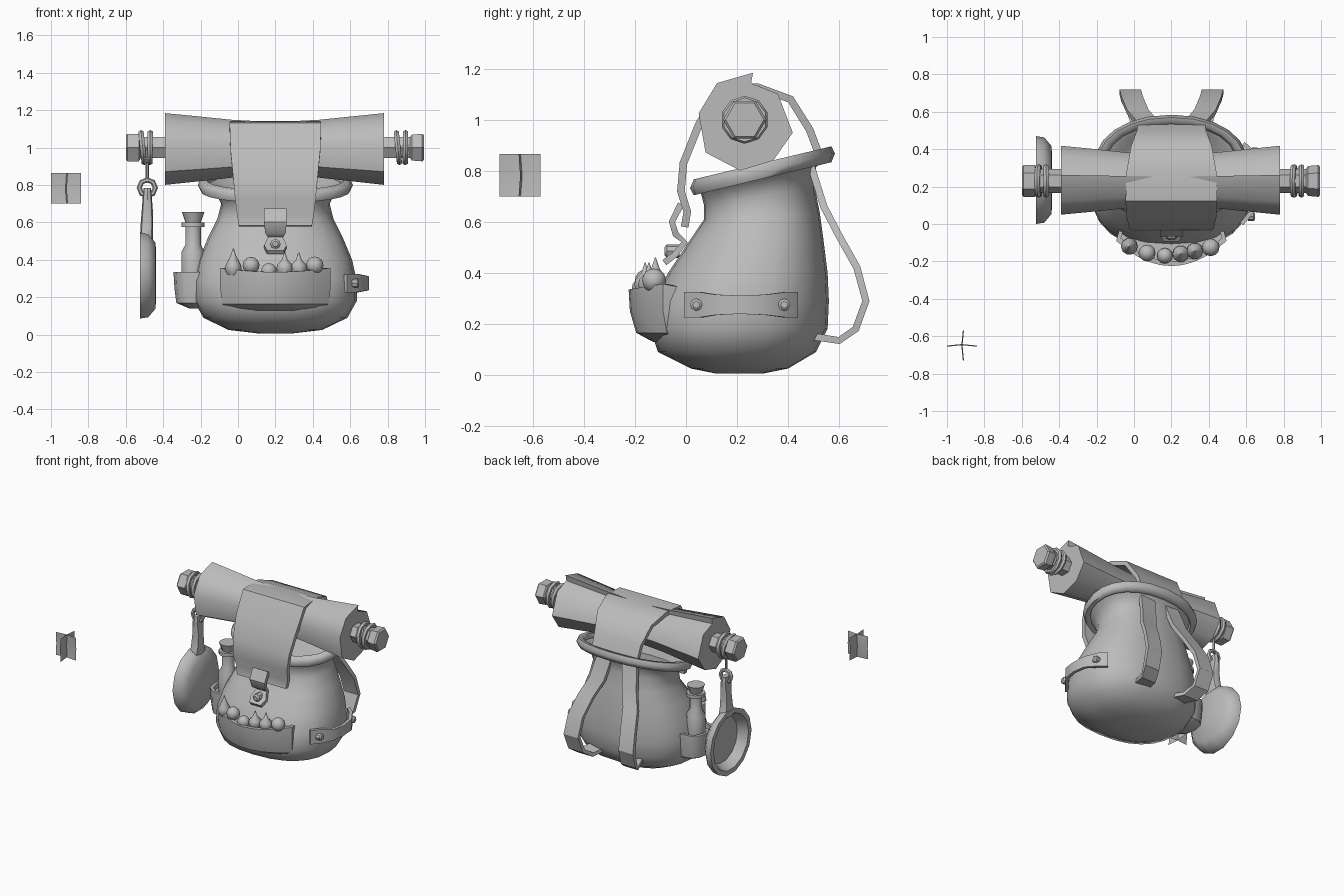
import bpy, bmesh, math
from mathutils import Vector

grey = bpy.data.materials.new("warm_grey")
grey.diffuse_color = (0.5, 0.5, 0.5, 1)


def finish(ob, name, angle=40):
    ob.name = name
    ob.data.materials.append(grey)
    ob.data.shade_smooth()
    ob.data.set_sharp_from_angle(angle=math.radians(angle))
    return ob


def make(name, verts, faces, angle=40):
    me = bpy.data.meshes.new(name)
    me.from_pydata([tuple(v) for v in verts], [], faces)
    bm = bmesh.new()
    bm.from_mesh(me)
    bmesh.ops.recalc_face_normals(bm, faces=bm.faces)
    bm.to_mesh(me)
    bm.free()
    ob = bpy.data.objects.new(name, me)
    bpy.context.collection.objects.link(ob)
    return finish(ob, name, angle)


def loft(name, rings, angle=40, loop=False):
    """Skin closed rings; cap the ends unless the rings form a loop."""
    n, m = len(rings[0]), len(rings)
    faces = []
    for i in range(m if loop else m - 1):
        a, b = i * n, (i + 1) % m * n
        faces += [(a + k, a + (k + 1) % n, b + (k + 1) % n, b + k) for k in range(n)]
    if not loop:
        faces += [tuple(range(n)), tuple(range((m - 1) * n, m * n))]
    return make(name, [p for r in rings for p in r], faces, angle)


def ribbon(name, path, widths, thick, across=(1, 0, 0), angle=40):
    """Flat strap following a path."""
    pts, across = [Vector(p) for p in path], Vector(across)
    rings = []
    for i, p in enumerate(pts):
        t = pts[min(i + 1, len(pts) - 1)] - pts[max(i - 1, 0)]
        nrm = across.cross(t).normalized() * thick / 2
        w = across * widths[i] / 2
        rings.append([p - w - nrm, p + w - nrm, p + w + nrm, p - w + nrm])
    return loft(name, rings, angle)


def oval(cx, cy, z, hx, hy, n=24, power=2.0, tilt=0.0):
    pts = []
    for k in range(n):
        a = 2 * math.pi * k / n
        c, s = math.cos(a), math.sin(a)
        x = math.copysign(abs(c) ** (2 / power), c) * hx
        y = math.copysign(abs(s) ** (2 / power), s) * hy
        pts.append((cx + x, cy + y, z + tilt * y))
    return pts


def turned(name, centre, profile, n=12, axis="z", angle=40, start=0.0):
    """Lathe (offset along axis, radius) pairs."""
    c = Vector(centre)
    rings = []
    for o, r in profile:
        ring = []
        for k in range(n):
            a = start + 2 * math.pi * k / n
            u, v = r * math.cos(a), r * math.sin(a)
            d = {"z": (u, v, o), "x": (o, u, v), "y": (u, o, v)}[axis]
            ring.append(c + Vector(d))
        rings.append(ring)
    return loft(name, rings, angle)


def torus(name, loc, rot, big, small, n=14):
    bpy.ops.mesh.primitive_torus_add(location=loc, rotation=rot, major_radius=big,
                                     minor_radius=small, major_segments=n, minor_segments=6)
    finish(bpy.context.object, name)


# Bag body: z, half width, front y, back y, tilt; last rings turn into the mouth
sections = [(0.005, 0.08, 0.12, 0.3, 0), (0.025, 0.25, 0.02, 0.4, 0), (0.09, 0.385, -0.11, 0.51, 0),
            (0.18, 0.435, -0.14, 0.555, 0), (0.29, 0.435, -0.125, 0.56, 0), (0.4, 0.41, -0.07, 0.555, 0),
            (0.52, 0.36, 0.01, 0.54, 0), (0.62, 0.31, 0.07, 0.525, 0.05), (0.70, 0.29, 0.07, 0.505, 0.15),
            (0.76, 0.32, 0.06, 0.51, 0.24), (0.8, 0.375, 0.045, 0.55, 0.24),
            (0.8, 0.33, 0.08, 0.51, 0.24), (0.74, 0.28, 0.1, 0.48, 0.24)]
loft("bag_body", [oval(0.2, (f + b) / 2, z, w, (b - f) / 2, 24, 2.4, t) for z, w, f, b, t in sections], 50)

# Rolled rim of the mouth
centre, rim = Vector((0.2, 0.3, 0.8)), []
for p in oval(0.2, 0.3, 0.8, 0.385, 0.255, 24, 2.2, 0.24):
    p = Vector(p)
    out = (p - centre).normalized()
    rim.append([p + out * 0.03 * math.cos(a) + Vector((0, 0, 0.036 * math.sin(a)))
                for a in [math.tau * k / 6 for k in range(6)]])
loft("bag_rim", rim, 60, loop=True)

# Bedroll with an outer flap step, pinched in the middle
section = [(80, 0.187), (80, 0.145), (38, 0.165), (-15, 0.195), (-55, 0.195),
           (-95, 0.2), (-140, 0.2), (172, 0.182), (127, 0.18)]
rings = []
for x, s in [(-0.39, 1.0), (-0.2, 0.9), (-0.04, 0.81), (0.2, 0.74), (0.44, 0.81), (0.6, 0.9), (0.78, 1.0)]:
    rings.append([(x, 0.23 + r * s * math.cos(math.radians(a)), 1.0 + r * s * math.sin(math.radians(a)))
                  for a, r in section])
loft("bedroll", rings, 50)

# Hexagonal pole with thicker ends and rope windings
turned("pole", (0.2, 0.23, 1.0), [(-0.8, 0.075), (-0.79, 0.085), (-0.73, 0.085), (-0.72, 0.065),
       (0.72, 0.065), (0.73, 0.08), (0.785, 0.085), (0.795, 0.075)], 6, "x", 30, math.pi / 6 * 0)
for i, x in enumerate((-0.51, -0.47, 0.855, 0.895)):
    torus("pole_rope_%d" % i, (x, 0.23, 1.0), (0, math.pi / 2 + (-0.1) ** (i % 2 + 1), 0), 0.078, 0.016, 10)

# Wide cover strap over the bedroll
cover = [(0.53, 0.84), (0.485, 0.96), (0.41, 1.08), (0.28, 1.128), (0.13, 1.12), (0.05, 0.98),
         (-0.01, 0.83), (-0.02, 0.72), (0.005, 0.64), (-0.005, 0.58)]
ribbon("cover_strap", [(0.2, y, z) for y, z in cover],
       [0.36, 0.37, 0.43, 0.48, 0.49, 0.48, 0.45, 0.43, 0.41, 0.39], 0.03)

# Closing tab and stud
tab = [(-0.02, 0.67), (-0.055, 0.6), (-0.04, 0.55), (-0.005, 0.52), (-0.045, 0.47), (-0.085, 0.44)]
ribbon("closing_tab", [(0.2, y, z) for y, z in tab], [0.12, 0.12, 0.11, 0.08, 0.12, 0.09], 0.025)
turned("closing_stud", (0.2, -0.055, 0.485), [(-0.03, 0.015), (-0.02, 0.027), (0.03, 0.027)], 8, "y")

# Front pocket
pocket = []
for z, hw, front, end in [(0.13, 0.25, -0.13, -0.05), (0.165, 0.285, -0.195, -0.075),
                          (0.25, 0.295, -0.22, -0.09), (0.335, 0.295, -0.225, -0.09),
                          (0.335, 0.27, -0.2, -0.075), (0.315, 0.27, -0.2, -0.075)]:
    ts = [k / 5 - 1 for k in range(11)]
    outer = [(0.2 + hw * t, end + (front - end) * (1 - t * t), z + (0.022 * t * t if z > 0.3 else 0)) for t in ts]
    pocket.append(outer + [(0.2 + hw * 0.9, 0.02, z), (0.2 - hw * 0.9, 0.02, z)])
loft("front_pocket", pocket, 35)

# Berries and pointed buds in the pocket
for i, (x, y, z, r) in enumerate([(0.07, -0.155, 0.37, 0.045), (0.165, -0.17, 0.34, 0.042), (0.41, -0.125, 0.37, 0.047)]):
    bpy.ops.mesh.primitive_uv_sphere_add(segments=12, ring_count=8, radius=r, location=(x, y, z))
    finish(bpy.context.object, "berry_%d" % i)
for i, (x, y, h) in enumerate([(-0.025, -0.12, 0.46), (0.25, -0.16, 0.44), (0.325, -0.145, 0.44)]):
    turned("bud_%d" % i, (x, y, 0), [(0.32, 0.03), (0.35, 0.045), (0.375, 0.04), (h - 0.04, 0.016), (h, 0.002)], 10)

# Side pouch and corked bottle
loft("side_pouch", [oval(-0.21, 0.23, z, w, d, 12, 2.6) for z, w, d in
     [(0.14, 0.05, 0.08), (0.17, 0.12, 0.12), (0.25, 0.13, 0.13), (0.335, 0.135, 0.13),
      (0.335, 0.115, 0.11), (0.3, 0.115, 0.11)]], 40)
turned("bottle", (-0.24, 0.23, 0), [(0.2, 0.05), (0.23, 0.063), (0.44, 0.063), (0.48, 0.042), (0.575, 0.042),
       (0.575, 0.062), (0.6, 0.062), (0.6, 0.04)], 12)
turned("bottle_cork", (-0.24, 0.23, 0), [(0.59, 0.038), (0.655, 0.06)], 10)

# Side handle strap with studs
side = [(0.575, 0.0), (0.62, 0.055), (0.675, 0.12), (0.69, 0.21), (0.68, 0.31), (0.63, 0.39), (0.585, 0.43)]
ribbon("side_strap", [(x, y, 0.275) for x, y in side], [0.1, 0.1, 0.08, 0.072, 0.08, 0.1, 0.1], 0.022, (0, 0, 1))
for i, (x, y) in enumerate([(0.61, 0.04), (0.63, 0.385)]):
    turned("side_strap_stud_%d" % i, (x, y, 0.275), [(0, 0.024), (0.03, 0.024), (0.038, 0.014)], 8, "x")

# Shoulder straps, mirrored about the bag
shoulder = [(0.1, 0.49, 0.82), (0.13, 0.54, 0.66), (0.18, 0.6, 0.545), (0.21, 0.67, 0.42), (0.22, 0.705, 0.29),
            (0.21, 0.665, 0.18), (0.18, 0.6, 0.135), (0.15, 0.5, 0.15)]
for side_name, s in (("left", -1), ("right", 1)):
    ribbon("shoulder_strap_" + side_name, [(0.2 + s * x, y, z) for x, y, z in shoulder], [0.115] * 8, 0.028, angle=30)

# Hanging pan, open to the left
turned("pan", (-0.48, 0.235, 0.315), [(0.02, 0.01), (0.02, 0.165), (-0.045, 0.2), (-0.045, 0.235),
       (0.0, 0.228), (0.04, 0.18), (0.042, 0.01)], 14, "x", 45)
loft("pan_handle", [oval(cx, 0.235, z, hx, hy, 8, 3) for cx, z, hx, hy in
     [(-0.49, 0.5, 0.034, 0.07), (-0.488, 0.57, 0.034, 0.045), (-0.485, 0.66, 0.03, 0.036),
      (-0.485, 0.74, 0.024, 0.046), (-0.485, 0.785, 0.02, 0.035)]], 40)
torus("pan_ring", (-0.485, 0.235, 0.785), (math.pi / 2, 0, 0), 0.043, 0.014, 8)
turned("pan_hook", (-0.485, 0.235, 0), [(0.81, 0.009), (0.94, 0.009)], 6)

# Small detached sprig of two crossed, slightly bent cards
for i in range(2):
    verts = []
    for z in (0.7, 0.78, 0.865):
        for u in (-0.08, 0, 0.08):
            bend = 0.008 * (1 - abs(u) / 0.08) - 0.006 * (abs(z - 0.78) > 0.01)
            verts.append((-0.92 + u, -0.65 + bend, z) if i == 0 else (-0.915 - bend, -0.65 + u, z))
    quads = [(r * 3 + c, r * 3 + c + 1, r * 3 + c + 4, r * 3 + c + 3) for r in range(2) for c in range(2)]
    make("sprig_card_%d" % i, verts, quads)
